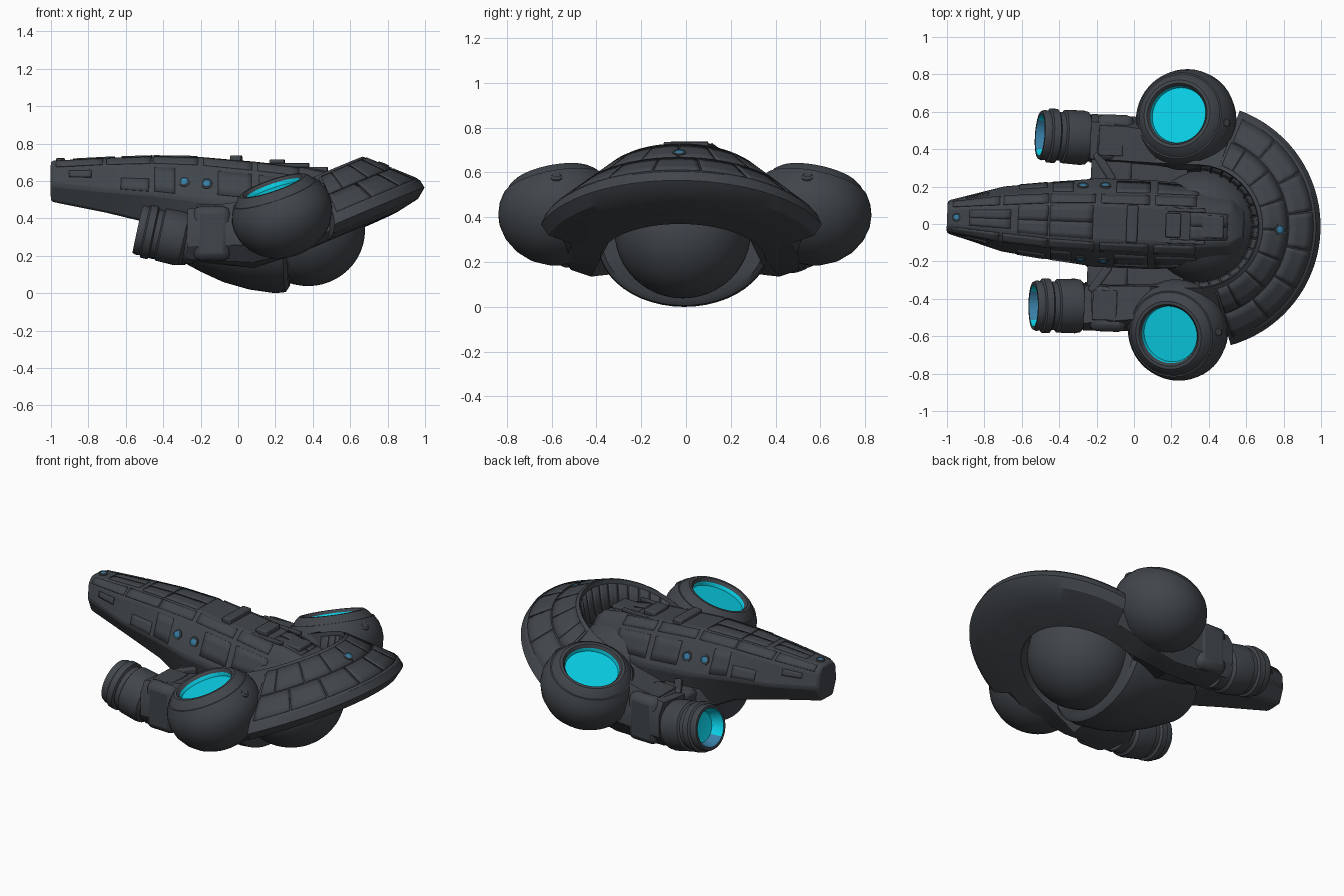
import bpy, bmesh, math
from mathutils import Vector, Matrix

if "Cube" in bpy.data.objects:
    bpy.data.objects.remove(bpy.data.objects["Cube"])

ROT = Matrix.Rotation(math.radians(-2.2), 4, 'Z')   # whole ship is yawed slightly


def material(name, col):
    m = bpy.data.materials.new(name)
    m.diffuse_color = (*col, 1)
    m.use_nodes = True
    m.node_tree.nodes["Principled BSDF"].inputs["Base Color"].default_value = m.diffuse_color
    return m


HULL = material("dark_hull", (0.053, 0.061, 0.070))
GLOW = material("cyan_glow", (0.003, 0.66, 0.83))
BLUE = material("blue_window", (0.04, 0.21, 0.38))


def finish(bm, name, mats=(HULL,), angle=30, bevel=0, solid=0):
    bmesh.ops.recalc_face_normals(bm, faces=bm.faces)
    bm.transform(ROT)
    me = bpy.data.meshes.new(name)
    bm.to_mesh(me)
    bm.free()
    for m in mats:
        me.materials.append(m)
    me.shade_smooth()
    me.set_sharp_from_angle(angle=math.radians(angle))
    ob = bpy.data.objects.new(name, me)
    bpy.context.collection.objects.link(ob)
    if solid:
        mod = ob.modifiers.new("thickness", 'SOLIDIFY')
        mod.thickness, mod.offset = solid, 0
    if bevel:
        mod = ob.modifiers.new("soft_edges", 'BEVEL')
        mod.width, mod.segments, mod.limit_method = bevel, 2, 'ANGLE'
    return ob


def loft(name, sections, **kw):
    bm = bmesh.new()
    rows = [[bm.verts.new(p) for p in s] for s in sections]
    n = len(rows[0])
    for a, b in zip(rows, rows[1:]):
        for i in range(n):
            j = (i + 1) % n
            bm.faces.new((a[i], a[j], b[j], b[i]))
    bm.faces.new(rows[0])
    bm.faces.new(rows[-1])
    return finish(bm, name, **kw)


def lathe(name, profile, loc, axis, glow_from=None, mats=(HULL, GLOW), seg=48):
    """Spin (radius, height) points about an axis; faces past glow_from glow."""
    q = Vector(axis).to_track_quat('Z', 'Y').to_matrix().to_4x4()
    m = Matrix.Translation(loc) @ q
    bm = bmesh.new()
    rows = []
    for r, h in profile:
        k = 1 if r == 0 else seg
        rows.append([bm.verts.new(m @ Vector((r * math.cos(t * math.tau / seg),
                     r * math.sin(t * math.tau / seg), h))) for t in range(k)])
    for idx, (a, b) in enumerate(zip(rows, rows[1:])):
        for i in range(seg):
            vs = [a[i % len(a)], a[(i + 1) % len(a)], b[(i + 1) % len(b)], b[i % len(b)]]
            f = bm.faces.new(list(dict.fromkeys(vs)))
            f.material_index = int(glow_from is not None and idx >= glow_from)
    return finish(bm, name, mats=mats, angle=35)


def patches(name, func, rects, solid, nu=6, nv=3):
    """Thin plates laid on the surface func(u, v)."""
    bm = bmesh.new()
    for u0, u1, v0, v1 in rects:
        g = [[bm.verts.new(func(u0 + (u1 - u0) * i / nu, v0 + (v1 - v0) * j / nv))
              for j in range(nv + 1)] for i in range(nu + 1)]
        for i in range(nu):
            for j in range(nv):
                bm.faces.new((g[i][j], g[i + 1][j], g[i + 1][j + 1], g[i][j + 1]))
    return finish(bm, name, solid=solid)


def box(name, loc, size, bevel=0.008, turn=0):
    bm = bmesh.new()
    m = Matrix.Translation(loc) @ Matrix.Rotation(turn, 4, 'Z') @ Matrix.Diagonal((*size, 1))
    bmesh.ops.create_cube(bm, size=1, matrix=m)
    return finish(bm, name, bevel=bevel)


# Fuselage: x, then (half width, z) for top, shoulder, widest line and keel
FUS = [(-1.0, (.05, .708), (.08, .67), (.088, .58), (.055, .49)),
       (-.7, (.07, .724), (.13, .685), (.178, .55), (.10, .43)),
       (-.45, (.09, .732), (.15, .69), (.21, .53), (.13, .37)),
       (-.2, (.10, .728), (.155, .68), (.24, .50), (.16, .24)),
       (.1, (.10, .702), (.16, .65), (.24, .47), (.20, .20)),
       (.35, (.10, .672), (.16, .62), (.22, .46), (.20, .30)),
       (.52, (.09, .635), (.14, .58), (.18, .46), (.15, .35)),
       (.59, (.05, .58), (.09, .54), (.12, .46), (.08, .38))]
loft("fuselage", [[(x, w, z) for w, z in p] + [(x, -w, z) for w, z in reversed(p)]
                  for x, *p in FUS], bevel=.015)


def fus_side(s):
    def f(x, v):
        for a, b in zip(FUS, FUS[1:]):
            if x <= b[0]:
                break
        t = (x - a[0]) / (b[0] - a[0])
        pts = [Vector((0, a[1][1])).lerp(Vector((0, b[1][1])), t)]
        pts += [Vector(p).lerp(Vector(q), t) for p, q in zip(a[1:], b[1:])]
        i = min(int(v), 3)
        p = pts[i].lerp(pts[i + 1], v - i)
        return (x, s * p.x, p.y)
    return f


# Fuselage armour plates, spine and vents
for s, side in ((1, "left"), (-1, "right")):
    patches(side + "_fuselage_plates", fus_side(s), [
        (-.97, -.72, 1.1, 1.9), (-.70, -.46, 1.1, 1.9), (-.45, -.21, 1.1, 1.9),
        (-.18, .08, 1.1, 1.9), (.11, .33, 1.1, 1.9), (-.90, -.78, 2.2, 2.5),
        (-.62, -.47, 2.5, 2.92), (-.44, -.33, 2.1, 2.9), (-.10, .08, 2.1, 2.8),
        (.12, .34, 2.1, 2.8)], .009)
    patches(side + "_spine_plates", fus_side(s), [
        (-.62, -.46, 0, .9), (-.45, -.22, 0, .9), (-.88, -.66, 0, .7),
        (.30, .50, 0, .75)], .012)
    box(side + "_spine_rail", (.2, s * .085, .684), (.36, .022, .022), .005)
box("spine_ridge", (-.01, 0, .712), (.06, .2, .05))
box("spine_hatch", (.21, 0, .69), (.08, .13, .05))
box("spine_block", (.41, 0, .66), (.14, .12, .03))
box("tail_vent", (-.992, 0, .61), (.015, .07, .08), .004)

# Horseshoe ring and the two arms running aft, swept as one shell
CX, TILT = .338, .43
RING = [(.33, .73), (.635, .605), (.66, .565), (.625, .505), (.515, .435), (.37, .37), (.29, .50)]
ARM = [(.10, [(.33, .50), (.50, .50), (.57, .37), (.57, .26), (.51, .165), (.42, .135), (.29, .15)]),
       (-.25, [(.34, .43), (.54, .45), (.58, .38), (.58, .25), (.53, .18), (.37, .17), (.32, .22)])]


def on_ring(deg, r, z):
    a = math.radians(deg)
    return (CX + r * math.cos(a), r * math.sin(a), z + TILT * (r * math.cos(a) - r))


def arm(s):
    return [[(x, s * r, z) for r, z in p] for x, p in ARM]


angles = [-90, -81, -72.1] + [-72 + 4 * i for i in range(37)] + [72.1, 81, 90]
loft("horseshoe_ring", arm(-1)[::-1]
     + [[on_ring(a, r if abs(a) <= 72 else min(r, .57), z) for r, z in RING] for a in angles]
     + arm(1), bevel=.01)


def ring_top(a, r):
    return on_ring(a, r, .73 - (r - .33) * .125 / .305)


rows = [(-70 + 20 * i, -50.8 + 20 * i, .49, .62) for i in range(7)]
rows += [(max(-70, -80 + 20 * i), min(70, -60.8 + 20 * i), .35, .483) for i in range(8)]
patches("ring_plates", ring_top, rows, .008, 8)
patches("ring_inner_slats", lambda a, v: on_ring(a, .33 - .04 * v, .73 - .23 * v),
        [(-86 + 11 * i, -76.5 + 11 * i, .12, .9) for i in range(16)], .01, 4, 2)

# Belly bowl and the large ball beneath the ring
belly = []
for x, w, top, bot in [(-.32, .16, .42, .18), (-.2, .28, .41, .115), (-.08, .345, .40, .06),
                       (.06, .375, .40, .02), (.2, .385, .40, 0), (.255, .38, .40, .006), (.275, .36, .40, .035)]:
    zc = .28
    low = [(x, -w * math.cos(math.pi * i / 24), zc - (zc - bot) * math.sin(math.pi * i / 24))
           for i in range(25)]
    belly.append(low + [(x, w * .9, top), (x, -w * .9, top)])
loft("belly_bowl", belly, angle=40)
ball = [(.305 * math.sin(math.pi * i / 24), -.3 * math.cos(math.pi * i / 24)) for i in range(25)]
ball[0], ball[-1] = (0, -.3), (0, .3)
lathe("belly_ball", ball, (.375, 0, .338), (0, 0, 1), mats=(HULL,))

POD = [(0, -.225), (.06, -.22), (.12, -.203), (.18, -.168), (.227, -.12), (.26, -.06), (.273, 0),
       (.27, .045), (.256, .09), (.234, .127), (.226, .127), (.205, .155), (.185, .17), (.168, .17),
       (.155, .152), (.151, .13), (0, .13)]
ENGINE = [(0, 0), (.12, 0), (.125, .06), (.141, .075), (.146, .1), (.143, .2), (.13, .208),
          (.13, .235), (.145, .243), (.145, .28), (.132, .288), (.135, .312), (.128, .328),
          (.112, .328), (.106, .30), (.09, .26), (0, .25)]
GEM = [(.03, -.006), (.03, .008), (.021, .010), (.019, .008), (0, .012)]

for s, side in ((1, "left"), (-1, "right")):
    # Side pods with glowing dishes
    n = Vector((-.31, s * .19, .93)).normalized()
    pod = Vector((.26, .005 + s * .56, .417))
    lathe(side + "_pod", POD, pod, n, glow_from=14)
    lathe(side + "_pod_knob", [(.028, -.02), (.028, .01), (.018, .018), (0, .018)],
          (.465, s * .56, .573), (.5, 0, .85), mats=(HULL,), seg=16)
    # Engines, tipped up; the underside of the nozzle lining is a duller blue
    d = Vector((-.97, s * .03, .21))
    eng = lathe(side + "_engine", ENGINE, (-.20, s * .447, .272), d, 13, (HULL, GLOW, BLUE))
    for p in eng.data.polygons:
        if p.material_index == 1 and p.normal.z > .75:
            p.material_index = 2
    box(side + "_engine_collar", (-.12, s * .455, .32), (.20, .25, .29), .04)
    box(side + "_collar_plate", (-.14, s * .44, .466), (.13, .16, .015), .005)
    # Struts joining the arms to the fuselage
    box(side + "_strut", (-.13, s * .27, .33), (.22, .2, .16), .02)
    box(side + "_strut_brace", (-.17, s * .30, .43), (.045, .17, .05), .01, s * .6)
    # Side windows
    for i, x in enumerate((-.28, -.16)):
        y, z = fus_side(s)(x, 2.5)[1:]
        lathe(f"{side}_window_{i + 1}", GEM, (x, y, z), (0, s * .92, .4), 2, (HULL, BLUE), 20)

# Single lights under the right pod, on the tail and on the ring nose
lathe("right_pod_under_light", [(.035, -.01), (.035, .004), (0, .006)],
      (.36, -.57, .223), (.45, 0, -.9), 0, (HULL, BLUE), 20)
lathe("tail_light", [(r * .8, h) for r, h in GEM], (-.95, 0, .712), (0, 0, 1), 2, (HULL, BLUE), 20)
lathe("nose_light", GEM, ring_top(0, .44), (.38, 0, .92), 2, (HULL, BLUE), 20)
